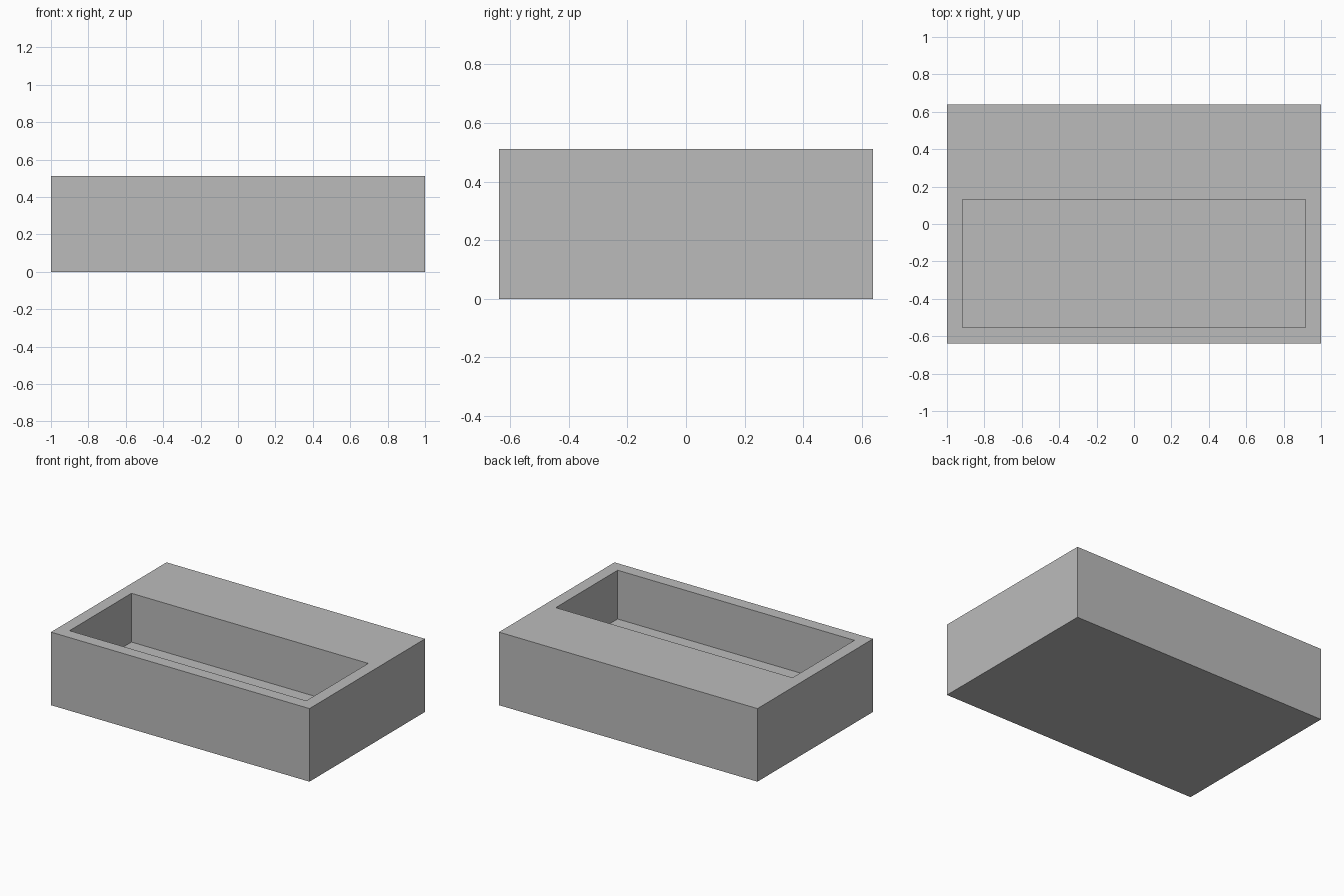
import bpy, bmesh
from mathutils import Vector

cube = bpy.data.objects.get("Cube")
if cube:
    bpy.data.objects.remove(cube, do_unlink=True)

# Overall block and pocket dimensions
WIDTH, DEPTH, HEIGHT = 2.0, 1.277, 0.511
POCKET_X, POCKET_FRONT, POCKET_BACK = 0.916, -0.553, 0.131
FLOOR_Z = 0.17

grey = bpy.data.materials.new("plain grey")
grey.use_nodes = True
colour = (0.5, 0.5, 0.5, 1)
grey.diffuse_color = colour
grey.node_tree.nodes["Principled BSDF"].inputs["Base Color"].default_value = colour


def box(name, low, high):
    """Make a flat-faced box between two opposite corners."""
    low, high = Vector(low), Vector(high)
    bm = bmesh.new()
    bmesh.ops.create_cube(bm, size=1)
    bmesh.ops.scale(bm, vec=high - low, verts=bm.verts)
    bmesh.ops.translate(bm, vec=(low + high) / 2, verts=bm.verts)
    mesh = bpy.data.meshes.new(name)
    bm.to_mesh(mesh)
    bm.free()
    mesh.materials.append(grey)
    obj = bpy.data.objects.new(name, mesh)
    bpy.context.collection.objects.link(obj)
    return obj


# Solid tray body
tray = box("tray_body", (-WIDTH / 2, -DEPTH / 2, 0), (WIDTH / 2, DEPTH / 2, HEIGHT))

# Rectangular pocket, set towards the front
cutter = box("pocket_cutter", (-POCKET_X, POCKET_FRONT, FLOOR_Z),
             (POCKET_X, POCKET_BACK, HEIGHT + 0.1))
cutter.hide_render = True
cutter.hide_viewport = True
cutter.display_type = 'WIRE'

pocket = tray.modifiers.new("pocket", 'BOOLEAN')
pocket.operation = 'DIFFERENCE'
pocket.solver = 'EXACT'
pocket.object = cutter
